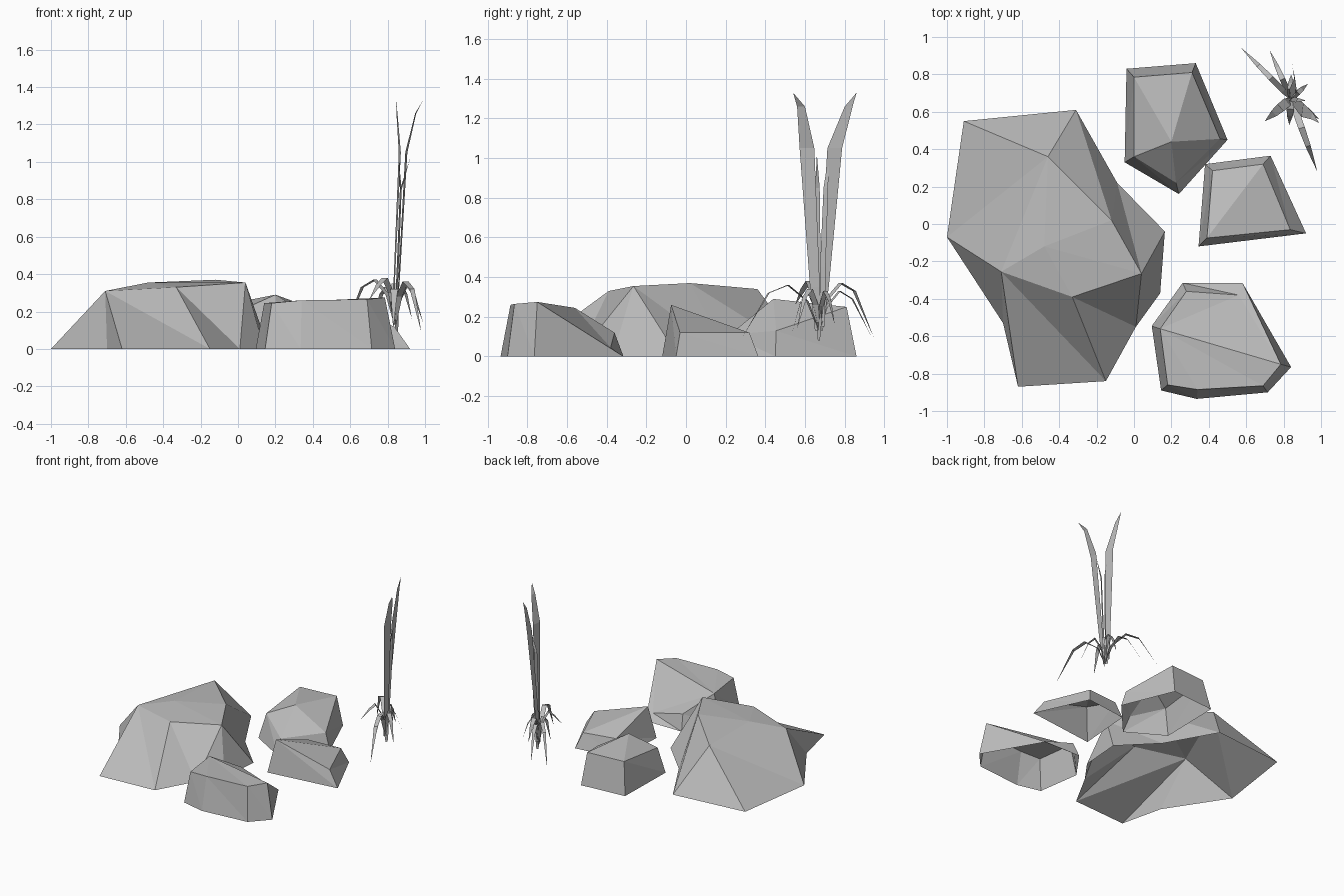
import bpy
import bmesh
from mathutils import Vector

cube = bpy.data.objects.get("Cube")
if cube:
    bpy.data.objects.remove(cube, do_unlink=True)

stone = bpy.data.materials.new("stone_grey")
stone.use_nodes = True
GREY = (0.5, 0.5, 0.5, 1)
stone.diffuse_color = GREY
stone.node_tree.nodes["Principled BSDF"].inputs["Base Color"].default_value = GREY


def finish(name, bm):
    mesh = bpy.data.meshes.new(name)
    bm.to_mesh(mesh)
    bm.free()
    mesh.materials.append(stone)
    bpy.context.collection.objects.link(bpy.data.objects.new(name, mesh))


def rock(name, base, tops, owners=None, peak=None, fan=0):
    """Open shell: clockwise base outline stitched to a top rim, then capped."""
    bm = bmesh.new()
    b = [bm.verts.new((x, y, 0)) for x, y in base]
    t = [bm.verts.new(p) for p in tops]
    owners = owners or range(len(base))
    ring = [t[k] for k in owners]
    for i in range(len(b)):
        j = (i + 1) % len(b)
        bm.faces.new((ring[j], b[j], b[i]))
        if ring[i] != ring[j]:
            bm.faces.new((ring[i], ring[j], b[i]))
    n = len(t)
    if peak:
        c = bm.verts.new(peak)
        for i in range(n):
            bm.faces.new((c, t[(i + 1) % n], t[i]))
    else:
        for k in range(1, n - 1):
            bm.faces.new((t[fan], t[(fan + k + 1) % n], t[(fan + k) % n]))
    finish(name, bm)


def blade(name, path, widths, side=None):
    """Flat leaf strip along a path; a zero width makes a pointed end."""
    bm = bmesh.new()
    pts = [Vector(p) for p in path]
    if side is None:
        d = pts[-1] - pts[0]
        side = (-d.y, d.x, 0)
    side = Vector(side).normalized()
    rows = []
    for p, w in zip(pts, widths):
        offs = (-w / 2, w / 2) if w else (0,)
        rows.append([bm.verts.new(p + side * o) for o in offs])
    for r, s in zip(rows, rows[1:]):
        bm.faces.new(r + s[::-1])
    finish(name, bm)


# Rocks
rock("large_rock",
     [(-.91, .55), (-.31, .61), (-.09, .22), (.165, -.04), (.14, -.37),
      (.01, -.55), (-.15, -.84), (-.62, -.87), (-.70, -.53), (-1, -.07)],
     [(-.46, .36, .34), (-.12, .02, .37), (.04, -.265, .355),
      (-.33, -.39, .33), (-.71, -.255, .31)],
     owners=(0, 0, 1, 2, 2, 2, 3, 4, 4, 4), peak=(-.48, -.12, .355))
rock("back_rock",
     [(-.04, .83), (.33, .86), (.50, .45), (.24, .16), (-.05, .33)],
     [(0, .785, .25), (.31, .81, .25), (.46, .455, .13),
      (.225, .22, .11), (0, .36, .2)], peak=(.2, .44, .29))
rock("middle_rock",
     [(.38, .32), (.73, .365), (.92, -.05), (.345, -.12)],
     [(.42, .285, .13), (.69, .32, .12), (.835, -.03, .12), (.39, -.075, .26)],
     fan=3)
rock("front_rock",
     [(.26, -.315), (.58, -.315), (.84, -.765), (.715, -.90),
      (.335, -.935), (.145, -.89), (.095, -.545)],
     [(.28, -.36, .12), (.56, -.38, .045), (.785, -.75, .275),
      (.69, -.865, .265), (.34, -.885, .26), (.18, -.86, .245),
      (.14, -.56, .245)], fan=6)

# Tall upright leaves
blade("tall_leaf_front",
      [(.84, .66, .13), (.86, .65, .35), (.90, .61, 1.05), (.95, .58, 1.26), (.99, .54, 1.33)],
      (.02, .05, .075, .04, 0), (.15, 1, 0))
blade("tall_leaf_back",
      [(.83, .68, .13), (.835, .695, .35), (.865, .75, 1.05), (.85, .82, 1.26), (.845, .86, 1.33)],
      (.02, .05, .075, .04, 0), (-.15, 1, 0))
for name, y, tip_y, tip_x in (("front", .665, .66, .92), ("back", .69, .72, .86)):
    blade("inner_leaf_" + name,
          [(.84, y, .15), (.855, y, .45), (.87, (y + tip_y) / 2, .85), (tip_x, tip_y, 1.02)],
          (.02, .03, .025, 0), (.4, 1, 0))

# Drooping leaves: arch out from the root to a low tip
CENTRE = Vector((.84, .67, 0))
DROOPS = [((.57, .945), .37, .10, .03), ((.98, .28), .36, .09, .035),
          ((.725, .93), .33, .11, .03), ((.70, .55), .38, .26, .05),
          ((.99, .56), .34, .14, .035), ((.84, .80), .35, .18, .04),
          ((.83, .53), .32, .10, .04), ((.93, .75), .33, .16, .03)]
for i, ((x, y), top, low, w) in enumerate(DROOPS):
    d = Vector((x, y, 0)) - CENTRE
    shape = ((0, .13), (.15, top - .08), (.4, top), (.65, top - .04), (1, low))
    blade(f"drooping_leaf_{i + 1}",
          [CENTRE + d * f + Vector((0, 0, z)) for f, z in shape],
          (.015, w, w, w * .8, 0))
blade("root", [(.85, .67, .08), (.845, .67, .18), (.84, .67, .32)], (.015, .04, .03), (1, 1, 0))
